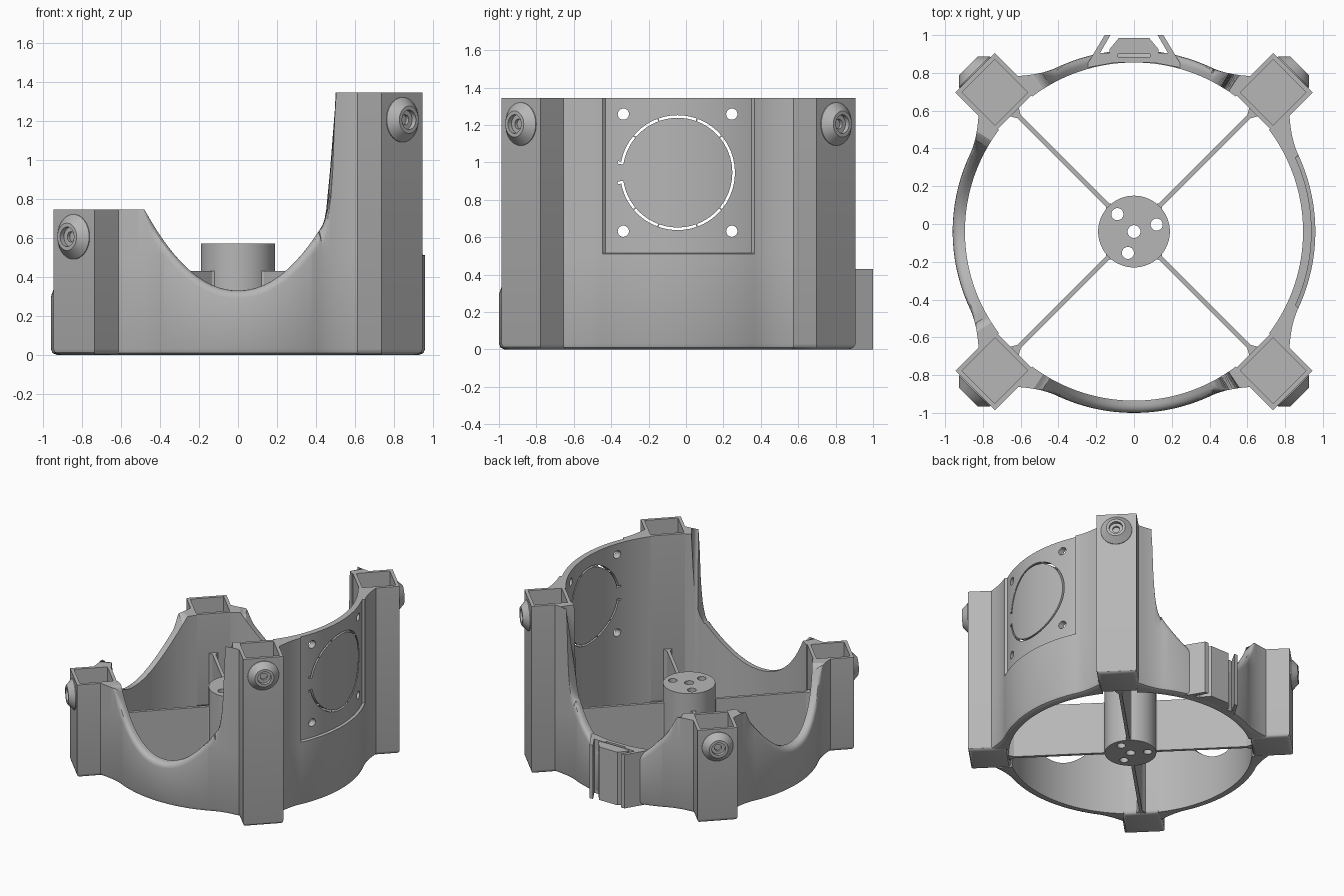
import bpy, bmesh, math
from mathutils import Matrix, Vector

if "Cube" in bpy.data.objects:
    bpy.data.objects.remove(bpy.data.objects["Cube"])

CY = -0.04                       # ring centre in y
R_IN, R_OUT = 0.895, 0.96
POST_R, POST_HALF = 1.042, 0.148
LOW, TALL = 0.745, 1.345

grey = bpy.data.materials.new("plain grey")
grey.use_nodes = True
grey.diffuse_color = (0.47, 0.47, 0.47, 1)
grey.node_tree.nodes["Principled BSDF"].inputs["Base Color"].default_value = (0.47, 0.47, 0.47, 1)


def finish(bm, name, matrix=Matrix()):
    bmesh.ops.remove_doubles(bm, verts=bm.verts, dist=1e-5)
    bmesh.ops.recalc_face_normals(bm, faces=bm.faces)
    bm.transform(matrix)
    mesh = bpy.data.meshes.new(name)
    bm.to_mesh(mesh)
    bm.free()
    mesh.materials.append(grey)
    ob = bpy.data.objects.new(name, mesh)
    bpy.context.collection.objects.link(ob)
    return ob


def add_prism(bm, pts, z0, z1):
    face = bm.faces.new([bm.verts.new((x, y, z0)) for x, y in pts])
    top = bmesh.ops.extrude_face_region(bm, geom=[face])["geom"]
    bmesh.ops.translate(bm, vec=(0, 0, z1 - z0),
                        verts=[v for v in top if isinstance(v, bmesh.types.BMVert)])


def circle(cx, cy, r, n=32):
    return [(cx + r * math.cos(math.tau * i / n), cy + r * math.sin(math.tau * i / n)) for i in range(n)]


def prisms(name, outlines, z0, z1, matrix=Matrix()):
    bm = bmesh.new()
    for pts in outlines:
        add_prism(bm, pts, z0, z1)
    return finish(bm, name, matrix)


def cut(ob, cutter):
    cutter.hide_render = True
    mod = ob.modifiers.new("cut", "BOOLEAN")
    mod.operation, mod.solver, mod.object = "DIFFERENCE", "EXACT", cutter
    bpy.context.view_layer.objects.active = ob
    bpy.ops.object.modifier_apply(modifier=mod.name)
    bpy.data.objects.remove(cutter)


def smooth(ob, angle=30):
    bpy.ops.object.select_all(action="DESELECT")
    ob.select_set(True)
    bpy.context.view_layer.objects.active = ob
    bpy.ops.object.shade_smooth_by_angle(angle=math.radians(angle))


# Rim height of the scooped walls
STEEP = [(0.42, 0.63), (0.45, 0.70), (0.472, 0.80), (0.485, 0.95), (0.5, TALL)]


def scoop(u, steep_side):
    x = abs(u)
    if u * steep_side > 0 and x > STEEP[0][0]:
        for (xa, za), (xb, zb) in zip(STEEP, STEEP[1:]):
            if x <= xb:
                return za + (zb - za) * (x - xa) / (xb - xa)
        return TALL
    return min(LOW, 0.33 + (LOW - 0.33) * (x / 0.48) ** 2.1)


def section(a, rim, rounded, panel):
    """Cross-section (radius, height) of the wall at angle a from its middle."""
    flare = max(0, 20 - (45 - abs(math.degrees(a)))) / 12
    ro = R_OUT + 0.07 * flare ** 2
    rec = 0.02 if panel and abs(ro * math.sin(a)) < 0.405 else 0
    u = ro * math.sin(a)
    h = rim(u)
    rad = drop = 0
    if rounded:
        slope = (rim(u + 0.005) - rim(u - 0.005)) / 0.01
        fade = min(1, max(0, (0.5 - abs(u)) / 0.06))
        rad = 0.04 * fade
        drop = rad * min(math.hypot(1, slope), 3)
    low = h - drop
    pts = [(R_IN, 0), (ro - 0.03, 0), (ro - 0.009, 0.009), (ro, 0.03),
           (ro, min(0.51, low)), (ro - rec, min(0.515, low))]
    for i in range(5):
        t = math.pi / 2 * i / 4
        r = ro - rec - rad * (1 - math.cos(t))
        pts.append((r, rim(r * math.sin(a)) - drop * (1 - math.sin(t))))
    return pts + [(R_IN, rim(R_IN * math.sin(a)))]


def wall(name, heading, rim, rounded=True, panel=False):
    bm = bmesh.new()
    loops = []
    for i in range(149):
        a = math.radians(-37 + i * 0.5)
        w = math.radians(heading) + a
        loops.append([bm.verts.new((r * math.cos(w), r * math.sin(w) + CY, z))
                      for r, z in section(a, rim, rounded, panel)])
    n = len(loops[0])
    for p, q in zip(loops, loops[1:]):
        for j in range(n):
            k = (j + 1) % n
            bm.faces.new((p[j], p[k], q[k], q[j]))
    bm.faces.new(loops[0])
    bm.faces.new(loops[-1])
    return finish(bm, name)


# Four curved walls between the posts
walls = [wall("front_wall", -90, lambda u: scoop(u, 1)),
         wall("back_wall", 90, lambda u: scoop(u, -1)),
         wall("right_wall", 180, lambda u: scoop(u, 0))]
tall_wall = wall("left_panel_wall", 0, lambda u: TALL, False, True)

# Slotted knock-out disc and screw holes in the tall wall
to_side = Matrix(((0, 0, 1, 0), (1, 0, 0, 0), (0, 1, 0, 0), (0, 0, 0, 1)))
DY, DZ = -0.045, 0.945


def arc(a0, a1, r0=0.293, r1=0.307):
    steps = [math.radians(a0 + (a1 - a0) * i / 10) for i in range(11)]
    return ([(DY + r1 * math.cos(t), DZ + r1 * math.sin(t)) for t in steps]
            + [(DY + r0 * math.cos(t), DZ + r0 * math.sin(t)) for t in reversed(steps)])


bridges = [-170, -140, -110, -70, -40, 40, 70, 110, 140, 170]
cut(tall_wall, prisms("slot_cutter", [arc(a + 0.7, b - 0.7) for a, b in zip(bridges, bridges[1:])],
                      0.7, 1.1, to_side))
holes = [circle(DY + sy * 0.29, DZ + sz * 0.313, 0.03) for sy in (-1, 1) for sz in (-1, 1)]
tabs = [arc(169, 171.5, 0.293, 0.325), arc(188.5, 191, 0.293, 0.325)]
cut(tall_wall, prisms("hole_cutter", holes + tabs, 0.7, 1.1, to_side))
for ob in walls + [tall_wall]:
    smooth(ob)


# Hollow square posts with a screw boss on the outer face
def post(name, height):
    bm = bmesh.new()
    s = POST_HALF
    add_prism(bm, [(-s, -s), (s, -s), (s, s), (-s, s)], 0, height)
    bmesh.ops.recalc_face_normals(bm, faces=bm.faces)
    top = max(bm.faces, key=lambda f: f.calc_center_median().z)
    bmesh.ops.inset_region(bm, faces=[top], thickness=0.035)
    floor = bmesh.ops.extrude_face_region(bm, geom=[top])["geom"]
    bmesh.ops.translate(bm, vec=(0, 0, -0.35),
                        verts=[v for v in floor if isinstance(v, bmesh.types.BMVert)])
    if top.is_valid:
        bm.faces.remove(top)
    base = [e for e in bm.edges if all(v.co.z < 0.001 for v in e.verts)]
    bmesh.ops.bevel(bm, geom=base, offset=0.03, segments=3, profile=0.5, affect="EDGES")
    return finish(bm, name)


def lathe(name, profile, matrix, n=40):
    bm = bmesh.new()
    verts = [bm.verts.new((r, 0, z)) for r, z in profile]
    edges = [bm.edges.new(p) for p in zip(verts, verts[1:])]
    bmesh.ops.spin(bm, geom=verts + edges, cent=(0, 0, 0), axis=(0, 0, 1),
                   angle=math.tau, steps=n)
    return finish(bm, name, matrix)


BOSS = [(0, -0.01), (0.115, -0.01), (0.115, 0.005), (0.07, 0.05), (0.05, 0.05),
        (0.05, 0.022), (0.026, 0.022), (0.026, 0.004), (0, 0.004)]
corners = [("back_left", 45, TALL), ("back_right", 135, LOW),
           ("front_right", 225, LOW), ("front_left", 315, TALL)]
for label, deg, height in corners:
    turn = Matrix.Translation((0, CY, 0)) @ Matrix.Rotation(math.radians(deg), 4, "Z")
    ob = post(label + "_post", height)
    ob.data.transform(turn @ Matrix.Translation((POST_R, 0, 0)))
    smooth(ob)
    place = turn @ Matrix.Translation((POST_R + POST_HALF, 0, height - 0.14))
    smooth(lathe(label + "_boss", BOSS, place @ Matrix.Rotation(math.pi / 2, 4, "Y")))
    # Thin spoke, flared where it meets the post
    half = [(0.17, 0.03), (0.2, 0.012), (0.86, 0.012), (0.9, 0.035)]
    prisms(label + "_spoke", [[(x, -y) for x, y in half] + half[::-1]], 0.005, 0.43, turn)

# Central hub with through holes
hub = prisms("hub", [circle(0, CY, 0.19, 64)], 0, 0.57)
cut(hub, prisms("hub_cutter", [circle(0, CY, 0.034), circle(-0.088, 0.052, 0.032),
                               circle(0.12, -0.003, 0.032), circle(-0.032, -0.153, 0.032)], -0.1, 0.7))
smooth(hub)


# Cable clip on the back: base with two prongs, and a centre block
def mirrored(half):
    return half + [(-x, y) for x, y in reversed(half)]


prisms("clip_base", [mirrored([(0.1, 0.855), (0.26, 0.825), (0.155, 1.0), (0.125, 1.0),
                               (0.18, 0.905), (0.085, 0.905), (0.085, 0.885)])], 0, 0.43)
prisms("clip_block", [mirrored([(0.13, 0.9), (0.13, 0.925), (0.08, 0.985)])], 0, 0.425)
